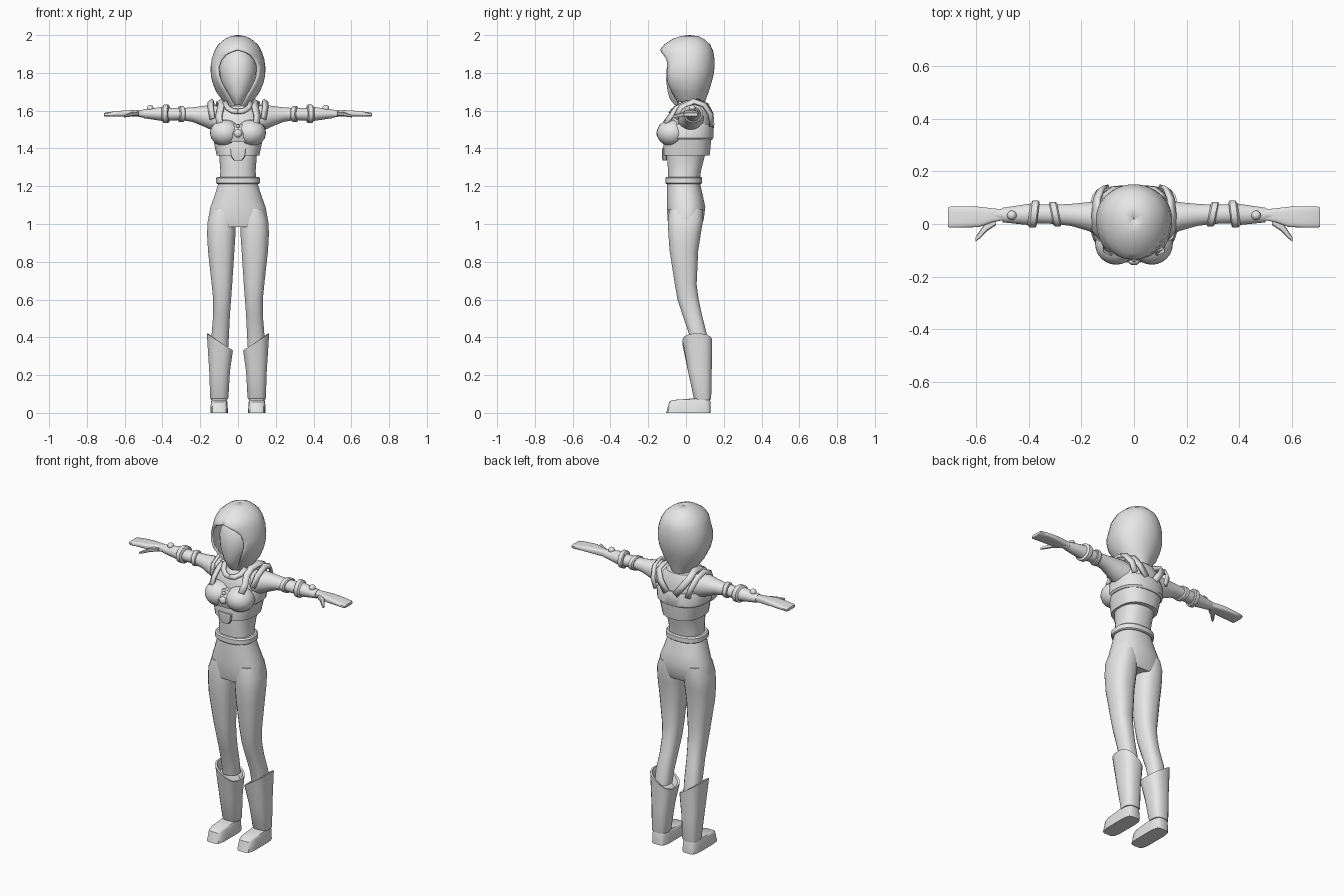
import bpy, bmesh, math
from mathutils import Vector

grey = bpy.data.materials.new("plain_grey")
grey.diffuse_color = (0.8, 0.8, 0.8, 1)


def finish(name, bm, mirror=False, thick=0, recalc=True, angle=35):
    if recalc:
        bmesh.ops.recalc_face_normals(bm, faces=bm.faces)
    me = bpy.data.meshes.new(name)
    bm.to_mesh(me)
    bm.free()
    me.materials.append(grey)
    ob = bpy.data.objects.new(name, me)
    bpy.context.collection.objects.link(ob)
    bpy.ops.object.select_all(action='DESELECT')
    ob.select_set(True)
    bpy.context.view_layer.objects.active = ob
    bpy.ops.object.shade_smooth_by_angle(angle=math.radians(angle))
    if thick:
        m = ob.modifiers.new("thickness", 'SOLIDIFY')
        m.thickness = thick
        m.offset = -1
    if mirror:
        ob.modifiers.new("mirror", 'MIRROR').use_mirror_merge = False
    return ob


def loft(name, rings, n=20, axis='Z', power=2.0, mirror=False):
    """rings: (position, a0, a1, b0, b1[, tilt along a]); a,b = x,y or y,z."""
    bm = bmesh.new()
    rows = []
    for p, a0, a1, b0, b1, *tilt in rings:
        row = []
        for i in range(n):
            t = 2 * math.pi * (i + 0.5) / n
            u, v = (math.copysign(abs(f) ** (2 / power), f) for f in (math.cos(t), math.sin(t)))
            a, b = (a0 + a1) / 2 + u * (a1 - a0) / 2, (b0 + b1) / 2 + v * (b1 - b0) / 2
            q = p + (tilt[0] * u if tilt else 0)
            row.append(bm.verts.new((a, b, q) if axis == 'Z' else (q, a, b)))
        rows.append(row)
    for r, s in zip(rows, rows[1:]):
        for i in range(n):
            bm.faces.new((r[i], r[(i + 1) % n], s[(i + 1) % n], s[i]))
    bm.faces.new(rows[0])
    bm.faces.new(rows[-1])
    return finish(name, bm, mirror)


def ball(name, centre, radii, mirror=False):
    bm = bmesh.new()
    bmesh.ops.create_uvsphere(bm, u_segments=24, v_segments=14, radius=1)
    bmesh.ops.scale(bm, vec=radii, verts=bm.verts)
    bmesh.ops.translate(bm, vec=centre, verts=bm.verts)
    return finish(name, bm, mirror)


def strap(name, path, width, thick=0.014):
    """Ribbon lying on the torso along a path, mirrored."""
    pts = [Vector(p) for p in path]
    bm = bmesh.new()
    rows = []
    for i, p in enumerate(pts):
        tangent = pts[min(i + 1, len(pts) - 1)] - pts[max(i - 1, 0)]
        side = tangent.cross(p - Vector((0.03, 0.03, 1.52))).normalized() * width / 2
        rows.append([bm.verts.new(p - side), bm.verts.new(p + side)])
    for r, s in zip(rows, rows[1:]):
        bm.faces.new((r[0], r[1], s[1], s[0]))
    return finish(name, bm, True, thick, recalc=False)


# Hood: rows (z, half width, front depth, back depth, opening half width)
hood_rows = [(2.0, .002, .002, .002, 0), (1.994, .04, .05, .045, 0), (1.98, .07, .09, .075, 0),
             (1.95, .105, .135, .108, 0), (1.925, .12, .156, .12, 0), (1.91, .127, .160, .125, .04),
             (1.895, .132, .162, .128, .068), (1.87, .14, .163, .131, .092), (1.83, .145, .18, .131, .109),
             (1.79, .144, .18, .126, .107), (1.75, .136, .165, .116, .094), (1.70, .116, .118, .10, .066),
             (1.65, .08, .075, .082, .034), (1.62, .055, .055, .075, .008), (1.60, .045, .048, .07, 0)]
bm = bmesh.new()
grid = []
for z, rx, f, b, w in hood_rows:
    a0 = math.asin(w / rx)
    row = []
    for i in range(33):
        a = a0 + (2 * math.pi - 2 * a0) * i / 32
        c = math.cos(a)
        row.append(bm.verts.new((rx * math.sin(a), 0.02 - c * (f if c > 0 else b), z)))
    grid.append(row)
for r, s in zip(grid, grid[1:]):
    for i in range(32):
        bm.faces.new((r[i], s[i], s[i + 1], r[i + 1]))
bmesh.ops.remove_doubles(bm, verts=bm.verts, dist=0.0008)
finish("hood", bm, thick=0.012, recalc=False, angle=50)

# Head and neck
loft("head", [(1.63, -.02, .02, -.06, .02), (1.66, -.04, .04, -.085, .05), (1.70, -.065, .065, -.098, .08),
              (1.76, -.09, .09, -.106, .10), (1.82, -.1, .1, -.104, .11), (1.87, -.09, .09, -.09, .10),
              (1.92, -.06, .06, -.06, .08), (1.94, -.02, .02, -.02, .04)], n=24)
loft("neck", [(1.57, -.07, .07, -.05, .10), (1.63, -.055, .055, -.035, .09), (1.70, -.045, .045, -.03, .07)])

# Torso, vest and bust
loft("torso", [(1.21, -.1, .1, -.095, .072), (1.28, -.094, .094, -.096, .08), (1.36, -.1, .1, -.1, .1),
               (1.45, -.125, .125, -.09, .125), (1.53, -.135, .135, -.085, .13),
               (1.59, -.125, .125, -.07, .12), (1.625, -.09, .09, -.045, .105)], n=24, power=2.4)
loft("vest_hem", [(1.362, -.113, .113, -.122, .126), (1.40, -.122, .122, -.122, .13),
                  (1.47, -.136, .136, -.115, .136)], n=24, power=2.5)
loft("vest_tab", [(1.337, -.022, .022, -.125, -.10), (1.36, -.04, .04, -.128, -.10),
                  (1.40, -.045, .045, -.128, -.09)], n=12, power=5)
loft("chest_band", [(1.445, -.135, .135, -.115, .138), (1.455, -.144, .144, -.122, .145),
                    (1.51, -.146, .146, -.115, .145), (1.53, -.138, .138, -.105, .138)], n=28, power=2.4)
ball("bust", (.068, -.075, 1.482), (.08, .08, .07), True)
loft("bust_bridge", [(1.435, -.06, .06, -.135, -.06), (1.48, -.07, .07, -.147, -.06),
                     (1.53, -.06, .06, -.115, -.06)], n=16, power=3)
ball("large_gem", (0, -.143, 1.48), (.021, .014, .021))
ball("small_gem", (0, -.132, 1.518), (.01, .012, .01))

# Harness over the shoulders, crossing down the back
strap("shoulder_strap", [(.10, -.115, 1.535), (.105, -.085, 1.575), (.095, -.055, 1.62), (.09, 0, 1.648),
                         (.1, .06, 1.655), (.105, .115, 1.63), (.075, .143, 1.58), (.03, .147, 1.52)], .035)
strap("outer_strap", [(.14, -.06, 1.56), (.15, -.03, 1.62), (.15, .04, 1.655), (.145, .1, 1.635),
                      (.13, .138, 1.58), (.11, .142, 1.52)], .03)
strap("collar_strap", [(.07, -.03, 1.65), (.058, -.06, 1.62), (.03, -.08, 1.603), (0, -.085, 1.60)], .025)

# Belt, hips and legs
loft("belt", [(1.212, -.11, .11, -.105, .08), (1.217, -.116, .116, -.11, .086),
              (1.243, -.116, .116, -.11, .086), (1.25, -.108, .108, -.104, .08)], n=24, power=2.4)
loft("hips", [(.985, -.158, .158, -.09, .078), (1.02, -.16, .16, -.098, .094), (1.09, -.147, .147, -.102, .103),
              (1.15, -.125, .125, -.102, .09), (1.22, -.103, .103, -.10, .074)], n=24, power=2.3)
loft("leg", [(.35, .05, .14, .03, .12), (.42, .047, .14, .015, .11), (.52, .042, .132, -.02, .085),
             (.60, .036, .132, -.046, .068), (.68, .03, .14, -.06, .057), (.86, .018, .16, -.088, .066),
             (.95, .012, .165, -.095, .08), (1.02, .01, .161, -.097, .092), (1.08, .02, .14, -.09, .09)],
     n=16, power=2.5, mirror=True)

# Boots with a slanted, flared top
loft("boot_shaft", [(.07, .055, .145, .045, .132), (.08, .05, .148, .04, .134), (.22, .042, .153, .01, .137),
                    (.375, .026, .166, -.02, .14, .045), (.375, .036, .157, -.008, .13, .045),
                    (.33, .046, .145, .01, .12, .04)], n=16, power=2.7, mirror=True)
loft("boot_foot", [(0, .052, .147, -.106, .132), (.058, .056, .144, -.09, .131), (.068, .06, .14, -.075, .128),
                   (.076, .06, .14, .035, .126)], n=16, power=4.5, mirror=True)

# Arms, cuffs and hands
loft("arm", [(.06, -.04, .10, 1.48, 1.61), (.13, -.045, .09, 1.492, 1.632), (.18, -.025, .083, 1.515, 1.626),
             (.24, -.008, .077, 1.54, 1.618), (.30, 0, .074, 1.55, 1.614), (.37, .002, .076, 1.546, 1.615),
             (.45, .008, .068, 1.553, 1.61), (.53, .016, .054, 1.568, 1.603)], axis='X', mirror=True)
loft("elbow_band", [(.285, -.004, .08, 1.546, 1.618, .008), (.29, -.01, .085, 1.54, 1.624, .01),
                    (.31, -.01, .085, 1.54, 1.624, .01), (.315, -.004, .08, 1.546, 1.618, .008)],
     axis='X', mirror=True)
loft("forearm_cuff", [(.365, -.008, .085, 1.54, 1.625, -.006), (.37, -.014, .09, 1.534, 1.632, -.006),
                      (.392, -.014, .09, 1.534, 1.632, -.006), (.40, -.004, .078, 1.545, 1.62, -.006),
                      (.50, .006, .062, 1.56, 1.607)], axis='X', mirror=True)
ball("forearm_stud", (.465, .033, 1.612), (.018, .018, .018), True)
loft("hand", [(.50, .014, .056, 1.568, 1.602), (.54, .006, .06, 1.568, 1.603), (.59, -.012, .066, 1.57, 1.602),
              (.65, -.014, .067, 1.57, 1.597), (.703, -.014, .066, 1.568, 1.59),
              (.709, -.01, .062, 1.571, 1.587)], n=16, axis='X', power=4, mirror=True)
loft("thumb", [(.525, -.005, .03, 1.573, 1.595), (.56, -.028, .012, 1.57, 1.592),
               (.585, -.054, -.022, 1.566, 1.584), (.604, -.068, -.052, 1.564, 1.576)],
     n=10, axis='X', power=3, mirror=True)
